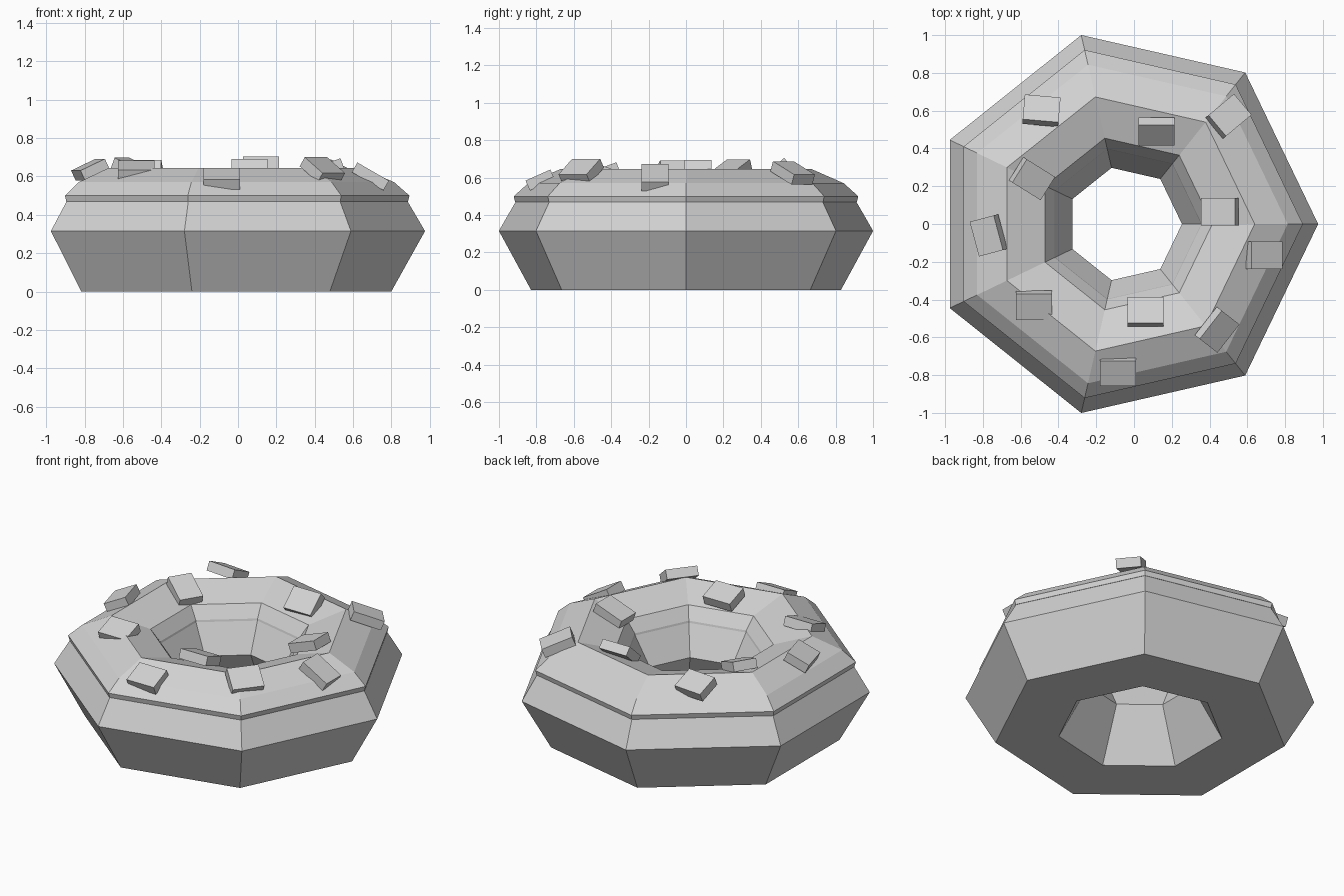
import bpy
import bmesh
from math import cos, sin, radians, tau

cube = bpy.data.objects.get("Cube")
if cube:
    bpy.data.objects.remove(cube, do_unlink=True)

SIDES = 7
CENTRE_X = -0.051

grey = bpy.data.materials.new("plain_grey")
grey.use_nodes = True
COLOUR = (0.65, 0.65, 0.65, 1)
grey.diffuse_color = COLOUR
grey.node_tree.nodes["Principled BSDF"].inputs["Base Color"].default_value = COLOUR


def finish(name, bm):
    bmesh.ops.recalc_face_normals(bm, faces=bm.faces)
    mesh = bpy.data.meshes.new(name)
    bm.to_mesh(mesh)
    bm.free()
    mesh.materials.append(grey)
    obj = bpy.data.objects.new(name, mesh)
    bpy.context.collection.objects.link(obj)
    return obj


def lathe(name, profile):
    """Turn a closed (radius, height) loop into a low-poly ring."""
    bm = bmesh.new()
    rings = []
    for i in range(SIDES):
        a = tau * i / SIDES
        rings.append([bm.verts.new((r * cos(a) + CENTRE_X, r * sin(a), z))
                      for r, z in profile])
    n = len(profile)
    for i in range(SIDES):
        here, there = rings[i], rings[(i + 1) % SIDES]
        for j in range(n):
            k = (j + 1) % n
            bm.faces.new((here[j], there[j], there[k], here[k]))
    return finish(name, bm)


def sprinkle(index, place, tilt_x, tilt_y, spin):
    bm = bmesh.new()
    bmesh.ops.create_cube(bm, size=1)
    bmesh.ops.scale(bm, vec=(0.19, 0.145, 0.058), verts=bm.verts)
    obj = finish(f"sprinkle_{index}", bm)
    obj.location = place
    obj.rotation_euler = [radians(v) for v in (tilt_x, tilt_y, spin)]


# Dough ring, cut flat underneath the icing
lathe("dough", [(0.85, 0), (1.026, 0.315), (0.932, 0.475), (0.9, 0.49),
                (0.43, 0.49), (0.408, 0.49), (0.305, 0.315), (0.48, 0)])

# Icing cap with a thin overhanging rim
lathe("icing", [(0.937, 0.47), (0.945, 0.5), (0.865, 0.57), (0.69, 0.645),
                (0.466, 0.575), (0.41, 0.5), (0.402, 0.47)])

# Sprinkles: place, tilt about the long axis, tilt about the short axis, spin
sprinkles = [
    ((-0.49, 0.60, 0.63), -25, 0, -5),
    ((0.12, 0.49, 0.635), 42, 0, 0),
    ((0.50, 0.57, 0.625), 0, 22, 40),
    ((-0.54, 0.24, 0.635), 0, 22, -32),
    ((-0.77, -0.06, 0.635), -25, 0, 105),
    ((-0.53, -0.43, 0.63), 20, 0, 0),
    ((0.06, -0.465, 0.64), -20, 0, 0),
    ((-0.085, -0.78, 0.587), 24, 0, 0),
    ((0.44, -0.56, 0.635), 35, 0, 52),
    ((0.69, -0.165, 0.60), 0, 30, 0),
    ((0.455, 0.065, 0.635), 0, -20, 0),
]
for i, (place, tilt_x, tilt_y, spin) in enumerate(sprinkles, 1):
    sprinkle(i, place, tilt_x, tilt_y, spin)
